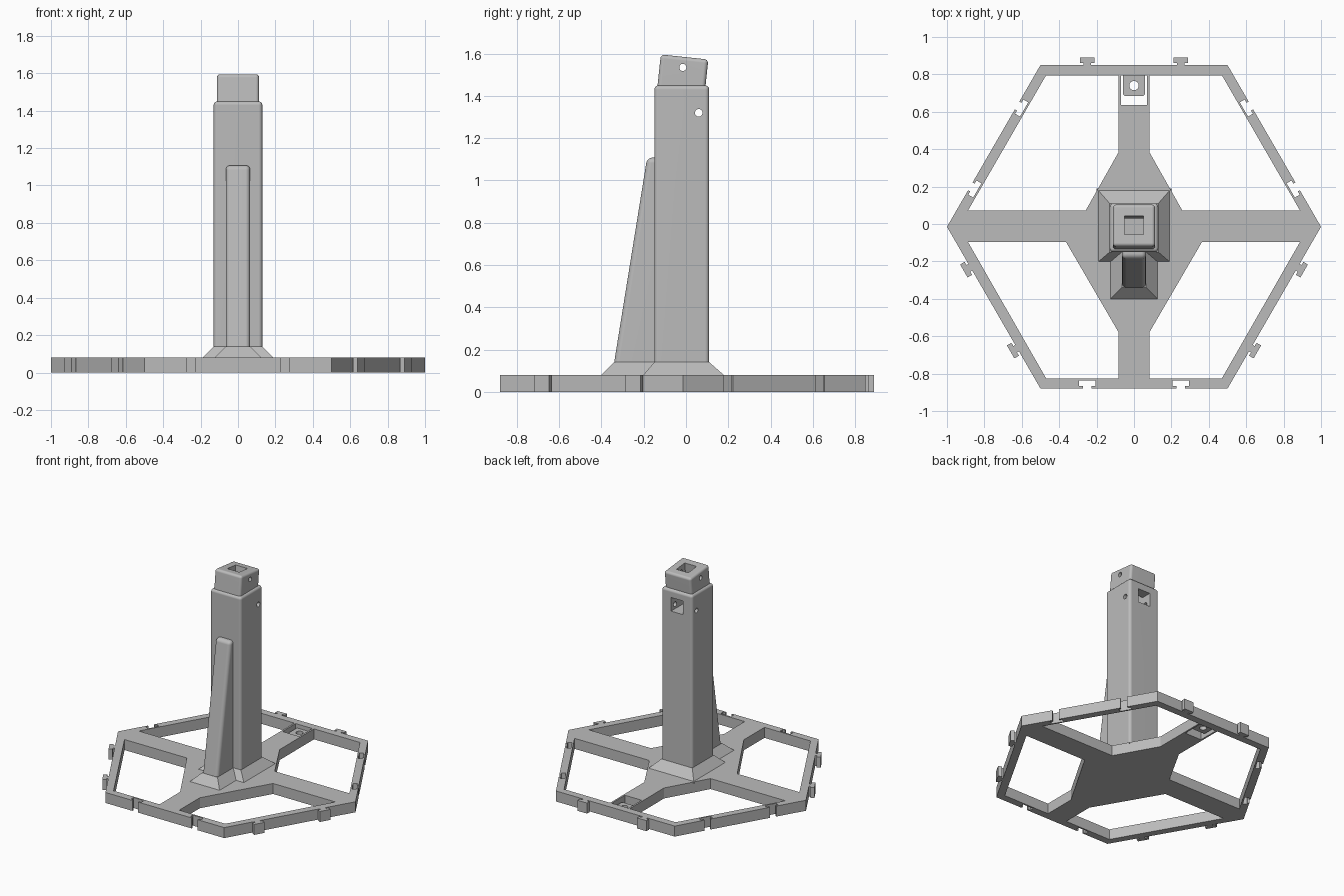
import bpy, bmesh, math
from mathutils import Vector, Matrix

if "Cube" in bpy.data.objects:
    bpy.data.objects.remove(bpy.data.objects["Cube"], do_unlink=True)

grey = bpy.data.materials.new("plain_grey")
grey.use_nodes = True
grey.diffuse_color = (0.5, 0.5, 0.5, 1)
grey.node_tree.nodes["Principled BSDF"].inputs["Base Color"].default_value = (0.5, 0.5, 0.5, 1)


def activate(obj):
    bpy.ops.object.select_all(action="DESELECT")
    obj.select_set(True)
    bpy.context.view_layer.objects.active = obj


def add(name, bm):
    mesh = bpy.data.meshes.new(name)
    bmesh.ops.recalc_face_normals(bm, faces=bm.faces)
    bm.to_mesh(mesh)
    bm.free()
    obj = bpy.data.objects.new(name, mesh)
    bpy.context.collection.objects.link(obj)
    mesh.materials.append(grey)
    return obj


def block(name, z0, low, z1, high, bevel=0):
    """Tapered box; low and high are (half width, front y, back y)."""
    bm = bmesh.new()
    bmesh.ops.create_cube(bm, size=2)
    for v in bm.verts:
        half, front, back = high if v.co.z > 0 else low
        v.co = (half * v.co.x, back if v.co.y > 0 else front, z1 if v.co.z > 0 else z0)
    if bevel:
        bmesh.ops.bevel(bm, geom=bm.edges[:], offset=bevel, segments=5,
                        profile=0.5, affect="EDGES")
    return add(name, bm)


def plate(name, z0, z1, loops):
    """Flat plate from an outline followed by its holes."""
    curve = bpy.data.curves.new(name, "CURVE")
    curve.dimensions, curve.fill_mode = "2D", "BOTH"
    curve.extrude = (z1 - z0) / 2
    for loop in loops:
        spline = curve.splines.new("POLY")
        spline.points.add(len(loop) - 1)
        for point, (x, y) in zip(spline.points, loop):
            point.co = (x, y, 0, 1)
        spline.use_cyclic_u = True
    obj = bpy.data.objects.new(name, curve)
    bpy.context.collection.objects.link(obj)
    activate(obj)
    bpy.ops.object.convert(target="MESH")
    obj = bpy.context.view_layer.objects.active
    bm = bmesh.new()
    bm.from_mesh(obj.data)
    bmesh.ops.remove_doubles(bm, verts=bm.verts, dist=0.0001)
    bmesh.ops.recalc_face_normals(bm, faces=bm.faces)
    bmesh.ops.translate(bm, verts=bm.verts, vec=(0, 0, (z0 + z1) / 2))
    for face in bm.faces:
        face.smooth = False
    bm.to_mesh(obj.data)
    bm.free()
    obj.data.materials.clear()
    obj.data.materials.append(grey)
    return obj


def pin_cutter(y, z, radius):
    bm = bmesh.new()
    bmesh.ops.create_cone(bm, cap_ends=True, segments=24, radius1=radius, radius2=radius, depth=0.6,
                          matrix=Matrix.Translation((0, y, z)) @ Matrix.Rotation(math.pi / 2, 4, "Y"))
    return add("pin_cutter", bm)


def carve(obj, cutters):
    activate(obj)
    for cutter in cutters:
        mod = obj.modifiers.new("carve", "BOOLEAN")
        mod.operation, mod.solver, mod.object = "DIFFERENCE", "EXACT", cutter
        bpy.ops.object.modifier_apply(modifier=mod.name)


def soften(obj):
    activate(obj)
    bpy.ops.object.shade_smooth_by_angle(angle=math.radians(30))
    obj.modifiers.new("even_normals", "WEIGHTED_NORMAL").keep_sharp = True


# Hexagonal outline: sockets and T-shaped tabs alternate from side to side
corners = [Vector(c) for c in ((1, -0.015), (0.5, 0.85), (-0.5, 0.85),
                               (-1, -0.015), (-0.5, -0.88), (0.5, -0.88))]
outline = []
for i, start in enumerate(corners):
    end = corners[(i + 1) % 6]
    along = (end - start).normalized()
    out = Vector((along.y, -along.x))
    if i % 2:
        neck, head, a, b = 0.02, 0.04, 0.012, 0.04
    else:
        neck, head, a, b = 0.024, 0.044, -0.013, -0.043
    shape = [(-neck, 0), (-neck, a), (-head, a), (-head, b),
             (head, b), (head, a), (neck, a), (neck, 0)]
    outline.append(start)
    for offset in (-0.25, 0.25):
        middle = (start + end) / 2 + along * offset
        outline += [middle + along * u + out * v for u, v in shape]

# Base frame with four mirrored openings and a back slot
back_hole = [(0.083, 0.795), (0.47, 0.795), (0.887, 0.073), (0.258, 0.073), (0.083, 0.383)]
front_hole = [(0.083, -0.825), (0.47, -0.825), (0.887, -0.097), (0.363, -0.097), (0.083, -0.578)]
holes = [[(s * x, y) for x, y in hole] for hole in (back_hole, front_hole) for s in (1, -1)]
slot = [(-0.07, 0.635), (0.07, 0.635), (0.07, 0.793), (-0.07, 0.793)]
plate("base_frame", 0, 0.08, [outline] + holes + [slot])

# Small tongue with a round hole inside the back slot
tongue = [(-0.059, 0.8), (-0.059, 0.695), (-0.049, 0.685),
          (0.049, 0.685), (0.059, 0.695), (0.059, 0.8)]
ring = [(0.025 * math.cos(t * math.tau / 24), 0.74 + 0.025 * math.sin(t * math.tau / 24))
        for t in range(24)]
plate("slot_tongue", 0.02, 0.05, [tongue, ring])

# Sloped collars at the foot of the column and of the brace
block("column_collar", 0.07, (0.2, -0.21, 0.19), 0.14, (0.13, -0.15, 0.11))
block("brace_collar", 0.07, (0.135, -0.41, -0.1), 0.14, (0.065, -0.34, -0.1))

# Column, leaning brace and tilted cap
column = block("column", 0.07, (0.13, -0.15, 0.11), 1.45, (0.13, -0.15, 0.11), 0.02)
brace = block("front_brace", 0.07, (0.065, -0.351, -0.1), 1.108, (0.065, -0.184, -0.1), 0.025)
cap = block("tilted_cap", -0.03, (0.113, -0.113, 0.113), 0.145, (0.113, -0.113, 0.113), 0.018)
tilt = Matrix.Translation((0, -0.022, 1.44)) @ Matrix.Rotation(math.radians(-6), 4, "X")
cap.data.transform(tilt)

# Square channel from the cap down to the back window, and cross pin holes
cap_channel = block("cap_channel_cutter", -0.02, (0.05, -0.05, 0.05), 0.3, (0.05, -0.05, 0.05))
cap_channel.data.transform(tilt)
shaft = block("shaft_cutter", 1.285, (0.0505, -0.068, 0.033), 1.45, (0.0505, -0.068, 0.033))
window = block("window_cutter", 1.286, (0.05, 0, 0.2), 1.39, (0.05, 0, 0.2))
low_pin = pin_cutter(0.06, 1.32, 0.018)
high_pin = pin_cutter(-0.015, 1.535, 0.017)
carve(column, (shaft, cap_channel, window, low_pin))
carve(cap, (cap_channel, shaft, high_pin))
for cutter in (cap_channel, shaft, window, low_pin, high_pin):
    bpy.data.objects.remove(cutter, do_unlink=True)

for part in (column, brace, cap):
    soften(part)
